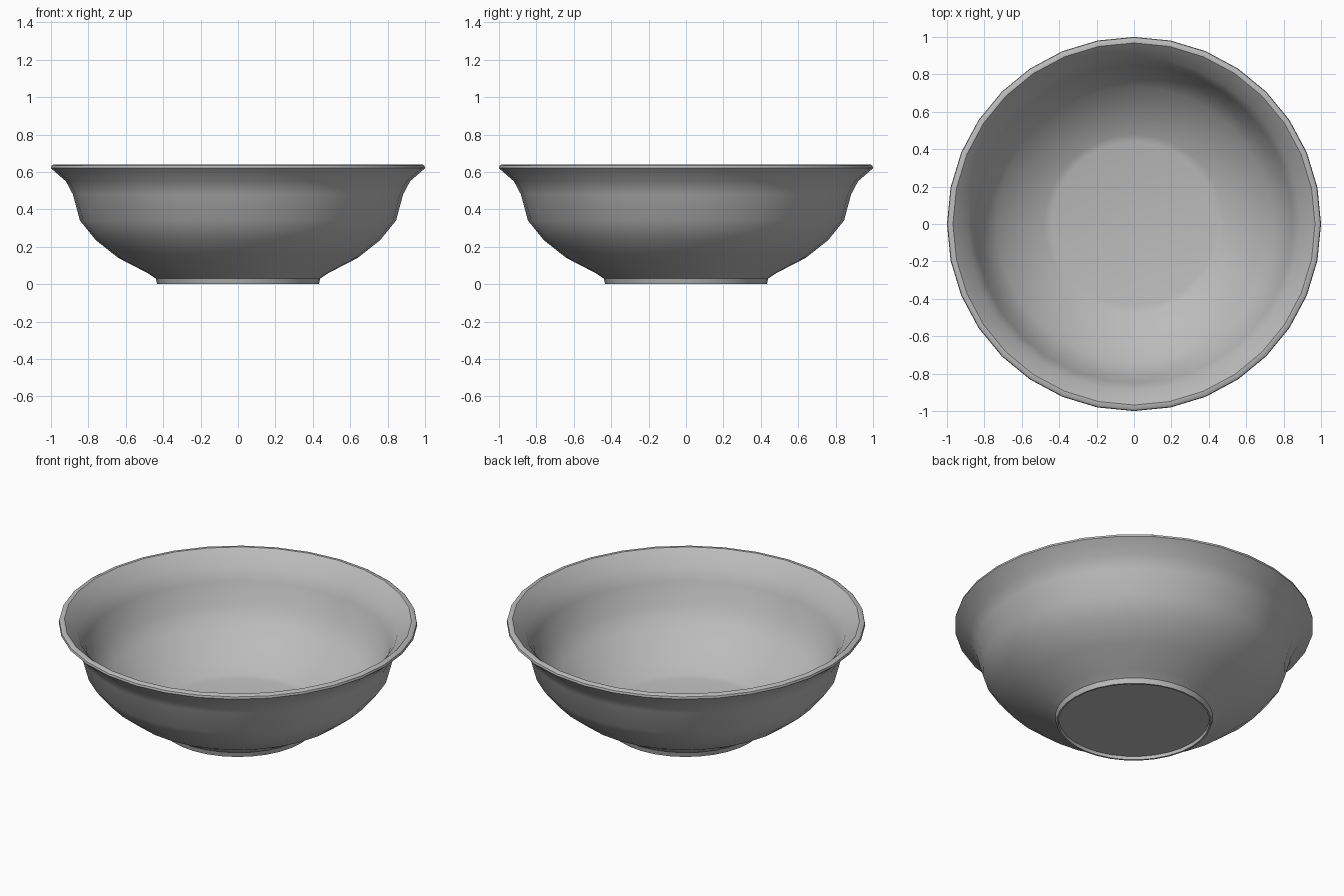
import bpy, bmesh
from math import radians, tau

default_cube = bpy.data.objects.get("Cube")
if default_cube:
    bpy.data.objects.remove(default_cube, do_unlink=True)

SEGMENTS = 32


def make_material(name, colour):
    mat = bpy.data.materials.new(name)
    mat.use_nodes = True
    mat.diffuse_color = colour
    mat.node_tree.nodes["Principled BSDF"].inputs["Base Color"].default_value = colour
    return mat


def lathe(name, profile, mat):
    """Turn a (radius, height) profile around the z axis."""
    bm = bmesh.new()
    verts = [bm.verts.new((r, 0, z)) for r, z in profile]
    edges = [bm.edges.new(pair) for pair in zip(verts, verts[1:])]
    bmesh.ops.spin(bm, geom=verts + edges, cent=(0, 0, 0), axis=(0, 0, 1),
                   angle=tau, steps=SEGMENTS)
    bmesh.ops.remove_doubles(bm, verts=bm.verts, dist=0.0005)
    bmesh.ops.recalc_face_normals(bm, faces=bm.faces)
    mesh = bpy.data.meshes.new(name)
    bm.to_mesh(mesh)
    bm.free()
    mesh.materials.append(mat)
    obj = bpy.data.objects.new(name, mesh)
    bpy.context.collection.objects.link(obj)
    bpy.ops.object.select_all(action="DESELECT")
    obj.select_set(True)
    bpy.context.view_layer.objects.active = obj
    bpy.ops.object.shade_smooth_by_angle(angle=radians(35))
    return obj


grey = make_material("grey glaze", (0.5, 0.5, 0.5, 1))

# Recessed underside and foot ring
foot = [(0, 0.02), (0.42, 0.02), (0.422, 0), (0.432, 0), (0.44, 0.03)]
# Outer wall, flaring towards the rim
outside = [(0.485, 0.06), (0.64, 0.14), (0.76, 0.235), (0.845, 0.34),
           (0.883, 0.48), (0.92, 0.55), (0.995, 0.615)]
# Narrow rolled lip
lip = [(1, 0.62), (0.997, 0.633), (0.985, 0.64), (0.968, 0.64)]
# Inner wall and flat floor
inside = [(0.89, 0.565), (0.85, 0.485), (0.812, 0.355), (0.735, 0.26),
          (0.62, 0.17), (0.48, 0.085), (0.44, 0.075), (0, 0.075)]

lathe("bowl", foot + outside + lip + inside, grey)
